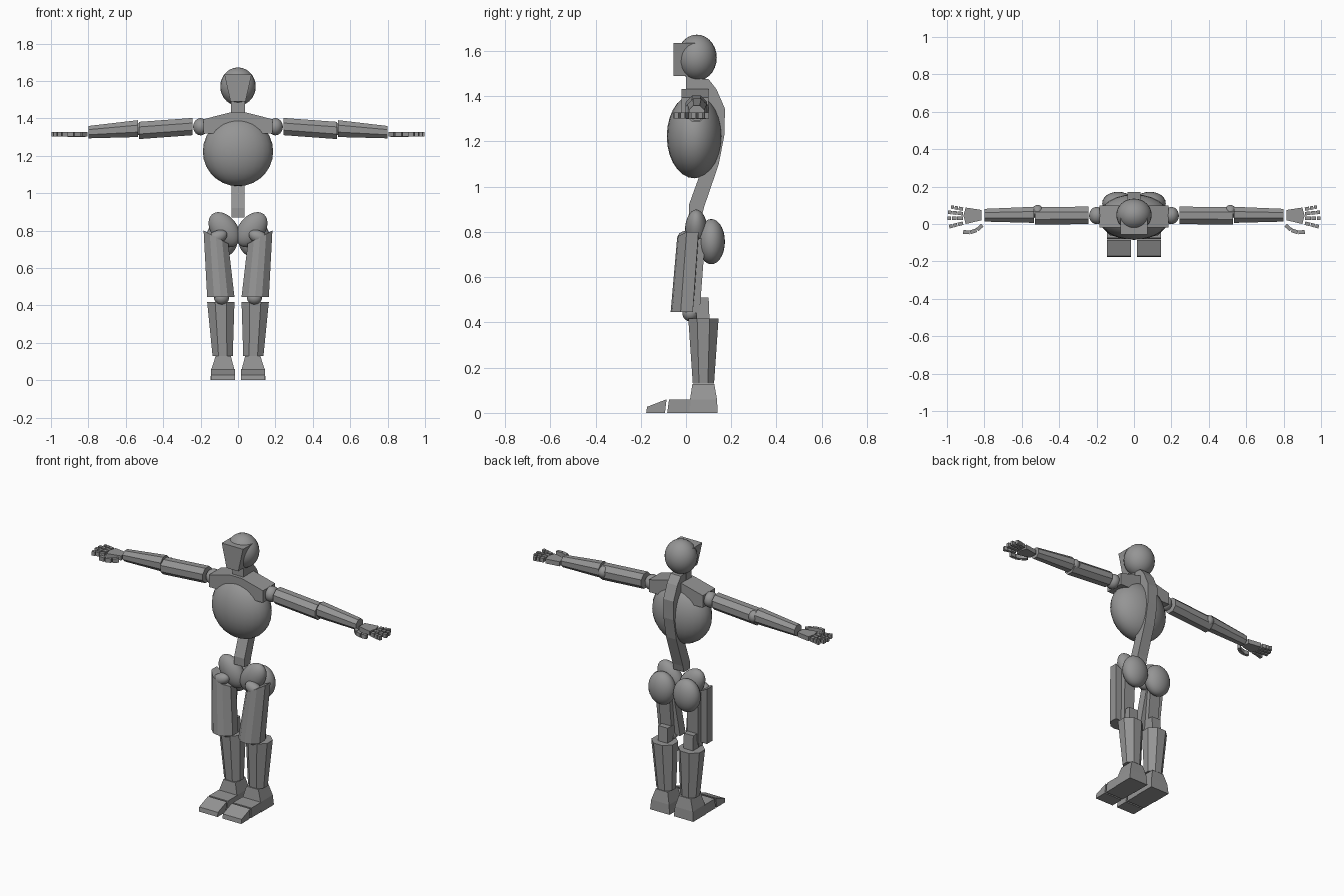
import bpy, bmesh, math
from mathutils import Vector, Matrix

if "Cube" in bpy.data.objects:
    bpy.data.objects.remove(bpy.data.objects["Cube"])

grey = bpy.data.materials.new("mid_grey")
grey.diffuse_color = (0.3, 0.3, 0.3, 1)
grey.use_nodes = True
grey.node_tree.nodes["Principled BSDF"].inputs["Base Color"].default_value = grey.diffuse_color


def finish(name, bm, smooth=False):
    bmesh.ops.recalc_face_normals(bm, faces=bm.faces)
    for f in bm.faces:
        f.smooth = smooth
    me = bpy.data.meshes.new(name)
    bm.to_mesh(me)
    bm.free()
    me.materials.append(grey)
    ob = bpy.data.objects.new(name, me)
    bpy.context.collection.objects.link(ob)
    return ob


def ball(name, c, r, tilt=(0, 0, 0)):
    """Smooth ellipsoid with optional tilt about each axis."""
    bm = bmesh.new()
    bmesh.ops.create_uvsphere(bm, u_segments=24, v_segments=14, radius=1)
    m = Matrix.Translation(c)
    for ang, ax in zip(tilt, "XYZ"):
        m = m @ Matrix.Rotation(ang, 4, ax)
    bm.transform(m @ Matrix.Diagonal((*r, 1)))
    return finish(name, bm, True)


def loft(name, rings, s=1):
    """Flat-faced solid through matching rings of points, s mirrors x."""
    bm = bmesh.new()
    vs = [[bm.verts.new((s * p[0], p[1], p[2])) for p in ring] for ring in rings]
    n = len(vs[0])
    for a, b in zip(vs, vs[1:]):
        for i in range(n):
            j = (i + 1) % n
            bm.faces.new((a[i], a[j], b[j], b[i]))
    bm.faces.new(vs[0])
    bm.faces.new(vs[-1])
    return finish(name, bm)


def rect(x0, x1, y0, y1, z):
    return [(x0, y0, z), (x1, y0, z), (x1, y1, z), (x0, y1, z)]


def extrude_x(name, profile, x0, x1, s=1):
    """Side profile of (y, z) points extruded between two x values."""
    return loft(name, [[(x, y, z) for y, z in profile] for x in (x0, x1)], s)


def octagon(cx, cy, rx, ry):
    k = math.cos(math.pi / 8)
    return [(cx + rx / k * math.cos(a), cy + ry / k * math.sin(a))
            for a in ((i + .5) * math.pi / 4 for i in range(8))]


def finger(name, path, w, s):
    """Row of small separate blocks along a path of joints."""
    for k, (a, b) in enumerate(zip(path, path[1:])):
        a, b = Vector((*a, 0)), Vector((*b, 0))
        d = (b - a).normalized()
        side = Vector((-d.y, d.x, 0)) * w
        a, b = a + d * .002, b - d * .002
        rings = []
        for z in (1.302, 1.327):
            rings.append([(p.x, p.y, z) for p in (a - side, b - side, b + side, a + side)])
        loft(f"{name}_segment_{k + 1}", rings, s)


# head, face wedge and neck
ball("head", (0, .048, 1.57), (.095, .088, .102))
loft("face", [rect(-.04, .04, -.055, .03, 1.49), rect(-.073, .073, -.055, .05, 1.635)])
loft("neck", [rect(-.037, .037, 0, .05, 1.41), rect(-.037, .037, 0, .05, 1.5)])

# spine strip, chest and shoulder yoke
extrude_x("spine", [(.03, 1.48), (.1, 1.475), (.135, 1.43), (.172, 1.345), (.17, 1.23),
                    (.145, 1.1), (.08, .91), (.07, .87), (.012, .87), (.013, .92),
                    (.06, 1.05), (.11, 1.23), (.11, 1.34), (.05, 1.41)], -.035, .035)
ball("chest", (0, .037, 1.223), (.188, .122, .186))
yoke = [(-.185, 1.32), (.185, 1.32), (.185, 1.395), (.04, 1.432), (-.04, 1.432), (-.185, 1.395)]
loft("shoulder_yoke", [[(x, y, z) for x, z in yoke] for y in (-.02, .1)])

for s, tag in ((1, "right"), (-1, "left")):
    # arm
    ball(f"{tag}_shoulder", (s * .2, .045, 1.355), (.04, .046, .046))
    ball(f"{tag}_elbow", (s * .515, .065, 1.342), (.032, .037, .037))
    for part, ends in (("upper_arm", ((.242, .046, 1.356, .047, .046), (.53, .044, 1.335, .046, .046))),
                       ("forearm", ((.535, .049, 1.345, .043, .045), (.8, .047, 1.326, .034, .033)))):
        loft(f"{tag}_{part}", [[(x, p, q) for p, q in octagon(y, z, ry, rz)]
                               for x, y, z, ry, rz in ends], s)
    # palm, fingers and thumb
    loft(f"{tag}_palm", [[(.815, .02, z), (.9, .0, z), (.912, .045, z), (.9, .088, z), (.815, .075, z)]
                         for z in (1.3, 1.328)], s)
    for n, (y0, y1, x1) in enumerate(((.005, -.015, .99), (.03, .032, 1.0), (.055, .063, .996), (.079, .092, .98))):
        x0 = .912
        pts = [(x0 + (x1 - x0) * t, y0 + (y1 - y0) * t) for t in (0, .4, .72, 1)]
        finger(f"{tag}_finger_{n + 1}", pts, .0095, s)
    finger(f"{tag}_thumb", [(.81, -.005), (.84, -.033), (.878, -.045), (.915, -.042)], .01, s)

    # pelvis lobe, buttock and hip joint
    ball(f"{tag}_pelvis", (s * .073, .045, .805), (.07, .05, .105), (0, s * .65, 0))
    ball(f"{tag}_buttock", (s * .085, .112, .757), (.085, .06, .1))
    ball(f"{tag}_hip", (s * .11, -.005, .765), (.055, .035, .035), (0, s * .4, 0))

    # thigh: rounded front shell with a flat back and slanted top
    def shell(cx, rx, y0, y1, z_in, z_out):
        d = y1 - y0
        prof = [(-1, y1), (-1, y0 + .45 * d), (-.5, y0 + .08 * d), (0, y0),
                (.5, y0 + .08 * d), (1, y0 + .45 * d), (1, y1)]
        return [(cx + rx * u, y, z_in + (z_out - z_in) * (u + 1) / 2) for u, y in prof]
    loft(f"{tag}_thigh", [shell(.092, .073, -.068, .03, .445, .445),
                          shell(.118, .066, -.04, .055, .73, .8)], s)
    loft(f"{tag}_hamstring", [rect(.055, .125, .0, .06, .442), rect(.06, .14, .03, .085, .77)], s)

    # knee, calf tendon and lower leg
    ball(f"{tag}_knee", (s * .088, .02, .44), (.04, .036, .036))
    loft(f"{tag}_calf_tendon", [rect(.055, .12, .045, .105, .38), rect(.055, .12, .05, .1, .51)], s)
    loft(f"{tag}_lower_leg", [[(x, y, z) for x, y in octagon(cx, cy, rx, ry)] for z, cx, cy, rx, ry in
                              ((.13, .082, .077, .054, .047), (.418, .092, .077, .073, .067))], s)

    # ankle, instep and toe
    loft(f"{tag}_ankle", [rect(.015, .148, .015, .14, 0), rect(.02, .142, .018, .137, .06),
                          rect(.038, .12, .028, .125, .128)], s)
    extrude_x(f"{tag}_instep", [(.02, 0), (.02, .06), (-.075, .06), (-.083, 0)], .017, .145, s)
    extrude_x(f"{tag}_toe", [(-.093, 0), (-.086, .06), (-.172, .027), (-.176, 0)], .017, .145, s)
